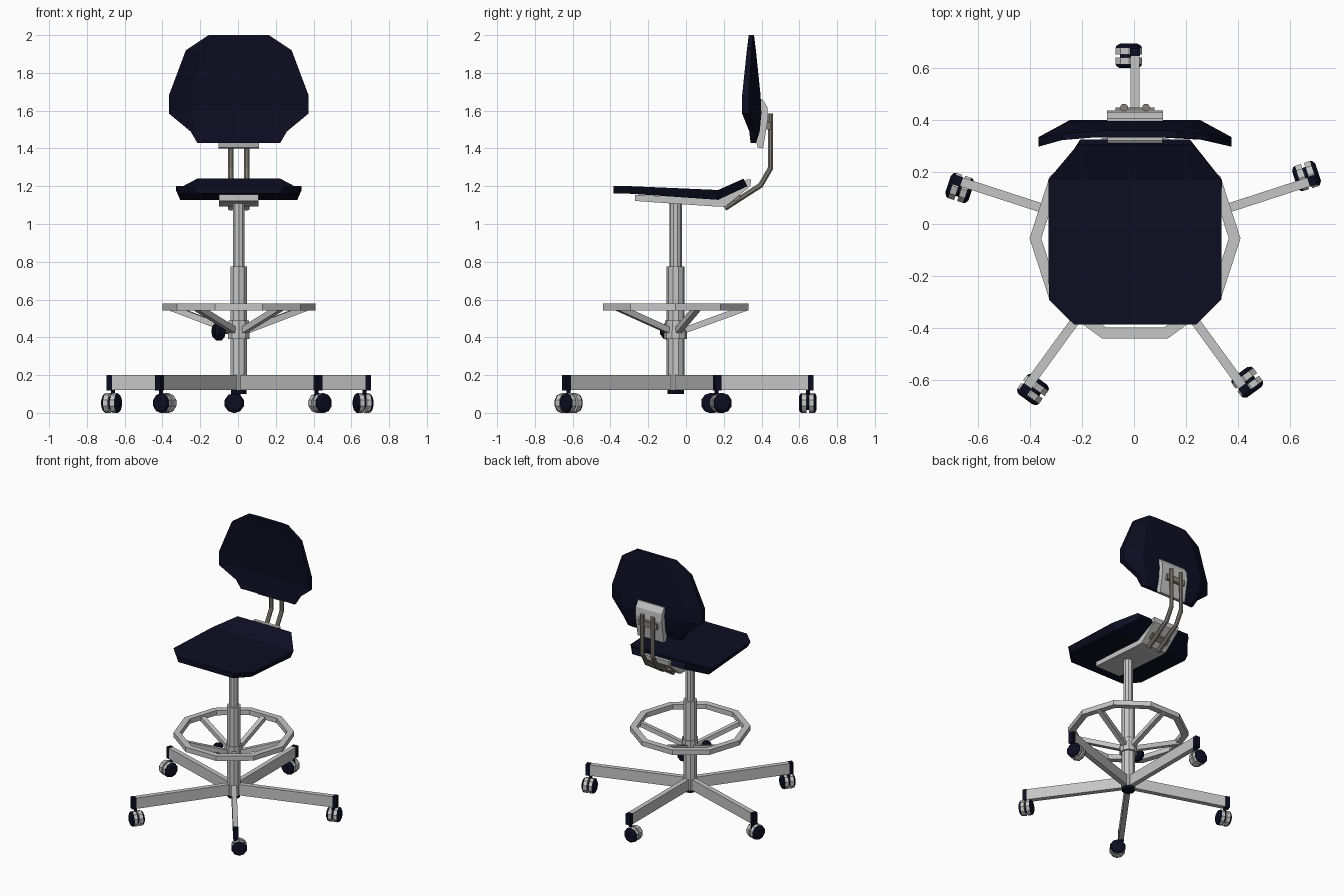
import bpy, bmesh, math
from mathutils import Vector

if "Cube" in bpy.data.objects:
    bpy.data.objects.remove(bpy.data.objects["Cube"])

CX, CY = 0.004, -0.055          # column axis
X = Vector((1, 0, 0))


def material(name, rgb):
    m = bpy.data.materials.new(name)
    m.diffuse_color = (*rgb, 1)
    m.use_nodes = True
    m.node_tree.nodes["Principled BSDF"].inputs["Base Color"].default_value = m.diffuse_color
    return m


GREY = material("light_grey", (0.56, 0.56, 0.56))
STEEL = material("warm_steel", (0.24, 0.225, 0.195))
NAVY = material("dark_navy", (0.004, 0.004, 0.016))


def loft(name, rings, mat, closed=False):
    """Skin a row of equal-sized rings of points."""
    bm = bmesh.new()
    vr = [[bm.verts.new(p) for p in r] for r in rings]
    n = len(vr[0])
    for i in range(len(vr) if closed else len(vr) - 1):
        a, b = vr[i], vr[(i + 1) % len(vr)]
        for j in range(n):
            k = (j + 1) % n
            bm.faces.new((a[j], a[k], b[k], b[j]))
    if not closed:
        bm.faces.new(vr[0])
        bm.faces.new(vr[-1])
    bmesh.ops.recalc_face_normals(bm, faces=bm.faces)
    me = bpy.data.meshes.new(name)
    bm.to_mesh(me)
    bm.free()
    me.materials.append(mat)
    ob = bpy.data.objects.new(name, me)
    bpy.context.collection.objects.link(ob)
    return ob


def sweep(name, path, radii, sides, mat, side=X):
    """Round bar along a path; side is a fixed direction across it."""
    path = [Vector(p) for p in path]
    if not isinstance(radii, (list, tuple)):
        radii = [radii] * len(path)
    rings = []
    for i, p in enumerate(path):
        t = Vector((0, 0, 0))
        if i > 0:
            t += (p - path[i - 1]).normalized()
        if i < len(path) - 1:
            t += (path[i + 1] - p).normalized()
        up = side.cross(t.normalized())
        rings.append([p + radii[i] * (side * math.cos(a) + up * math.sin(a))
                      for a in (math.tau * (k + 0.5) / sides for k in range(sides))])
    return loft(name, rings, mat)


def prism(name, pts, hw, mat, cx=CX):
    """Side profile of (y, z) points extruded across x."""
    return loft(name, [[(cx + s * hw, y, z) for y, z in pts] for s in (-1, 1)], mat)


def polar(a, r, z, tangent=0.0):
    return Vector((CX + r * math.cos(a) - tangent * math.sin(a),
                   CY + r * math.sin(a) + tangent * math.cos(a), z))


def radial_box(name, a, r0, r1, hw, z0, z1, mat):
    return loft(name, [[polar(a, r, z, t) for t, z in
                        ((-hw, z0), (hw, z0), (hw, z1), (-hw, z1))] for r in (r0, r1)], mat)


# Central column
def post(name, z0, z1, r, mat, r2=None):
    return sweep(name, [(CX, CY, z0), (CX, CY, z1)], [r, r2 or r], 10, mat)


post("hub_cap", 0.10, 0.125, 0.044, NAVY)
post("lower_column", 0.12, 0.775, 0.047, GREY)
post("upper_column", 0.77, 1.115, 0.033, GREY)
post("footrest_collar", 0.39, 0.435, 0.061, GREY)
post("footrest_collar_top", 0.435, 0.49, 0.056, GREY)

# Clamp knob on the collar
ka = math.radians(198)
tang = Vector((-math.sin(ka), math.cos(ka), 0))
sweep("knob_stem", [polar(ka, 0.04, 0.432), polar(ka, 0.1, 0.432)], 0.015, 6, STEEL, tang)
sweep("clamp_knob", [polar(ka, r, 0.432) for r in (0.085, 0.095, 0.125, 0.14)],
      [0.035, 0.048, 0.048, 0.036], 10, NAVY, tang)

# Footrest ring, ten sides
loft("footrest_ring",
     [[polar(math.tau * k / 10, r, z) for r, z in
       ((0.405, 0.542), (0.405, 0.578), (0.36, 0.578), (0.36, 0.542))] for k in range(10)],
     GREY, closed=True)

# Five legs with end caps, casters and footrest spokes
for i in range(5):
    a = math.radians(90 + 72 * i)
    tang = Vector((-math.sin(a), math.cos(a), 0))
    radial_box(f"base_leg_{i}", a, 0.0, 0.70, 0.0175, 0.12, 0.20, GREY)
    radial_box(f"leg_cap_{i}", a, 0.70, 0.73, 0.019, 0.119, 0.201, NAVY)
    sweep(f"footrest_spoke_{i}", [polar(a, 0.04, 0.435), polar(a, 0.375, 0.557)],
          0.023, 4, GREY, tang)
    sweep(f"caster_stem_{i}", [polar(a, 0.70, 0.05), polar(a, 0.70, 0.125)], 0.011, 6, NAVY, tang)

    def disc(name, stops, radii, mat):
        sweep(name, [polar(a, 0.70 + s, 0.052, 0.024) for s in stops], radii, 10, mat, tang)

    disc(f"caster_axle_{i}", (-0.01, 0.01), 0.036, NAVY)
    for s, tag in ((-1, "inner"), (1, "outer")):
        disc(f"caster_wheel_{tag}_{i}", (s * 0.006, s * 0.03), 0.0535, GREY)
        disc(f"caster_disc_{tag}_{i}", (s * 0.03, s * 0.039, s * 0.047),
             [0.0535, 0.05, 0.036], NAVY)

# Seat cushion: y, half width, top z, bottom z, bottom half width
loft("seat", [[(CX - w, y, zt), (CX + w, y, zt), (CX + wb, y + dy, zb), (CX - wb, y + dy, zb)]
              for y, w, zt, zb, wb, dy in (
                  (-0.385, 0.235, 1.200, 1.162, 0.225, 0.0),
                  (-0.290, 0.331, 1.200, 1.160, 0.310, 0.0),
                  (0.170, 0.333, 1.180, 1.128, 0.310, 0.0),
                  (0.305, 0.220, 1.240, 1.200, 0.210, 0.02))], NAVY)

# Bent plate under the seat
prism("seat_plate", [(-0.27, 1.155), (-0.27, 1.122), (0.15, 1.093), (0.21, 1.093),
                     (0.34, 1.20), (0.345, 1.235), (0.32, 1.235), (0.18, 1.132)], 0.105, GREY)

# Backrest cushion: z, half width, flat half width, front y centre, front y wing, thickness
rows = ((2.000, 0.160, 0.10, 0.332, 0.332, 0.028),
        (1.920, 0.280, 0.19, 0.338, 0.322, 0.032),
        (1.680, 0.370, 0.25, 0.350, 0.297, 0.045),
        (1.585, 0.370, 0.25, 0.353, 0.297, 0.046),
        (1.490, 0.255, 0.22, 0.350, 0.335, 0.040),
        (1.430, 0.220, 0.18, 0.345, 0.342, 0.026))
loft("backrest", [[(CX - w, yw, z), (CX - c, yc, z), (CX + c, yc, z), (CX + w, yw, z),
                   (CX + w, yw + t * 0.8, z), (CX + c, yc + t, z),
                   (CX - c, yc + t, z), (CX - w, yw + t * 0.8, z)]
                  for z, w, c, yc, yw, t in rows], NAVY)

# Mount behind the backrest
prism("backrest_mount", [(0.38, 1.66), (0.405, 1.66), (0.43, 1.62), (0.435, 1.56),
                         (0.408, 1.40), (0.38, 1.405), (0.37, 1.44)], 0.108, GREY)

# Twin bent bars joining seat and backrest, with cross clamps
for s, tag in ((-1, "left"), (1, "right")):
    x = CX + s * 0.042
    sweep(f"back_bar_{tag}", [(x, 0.205, 1.083), (x, 0.395, 1.205), (x, 0.447, 1.295),
                              (x, 0.447, 1.585)], 0.0155, 8, STEEL)
prism("upper_clamp", [(0.42, 1.50), (0.447, 1.50), (0.447, 1.54), (0.42, 1.54)], 0.075, STEEL)
prism("lower_clamp", [(0.255, 1.115), (0.29, 1.138), (0.28, 1.165), (0.245, 1.14)], 0.075, STEEL)
